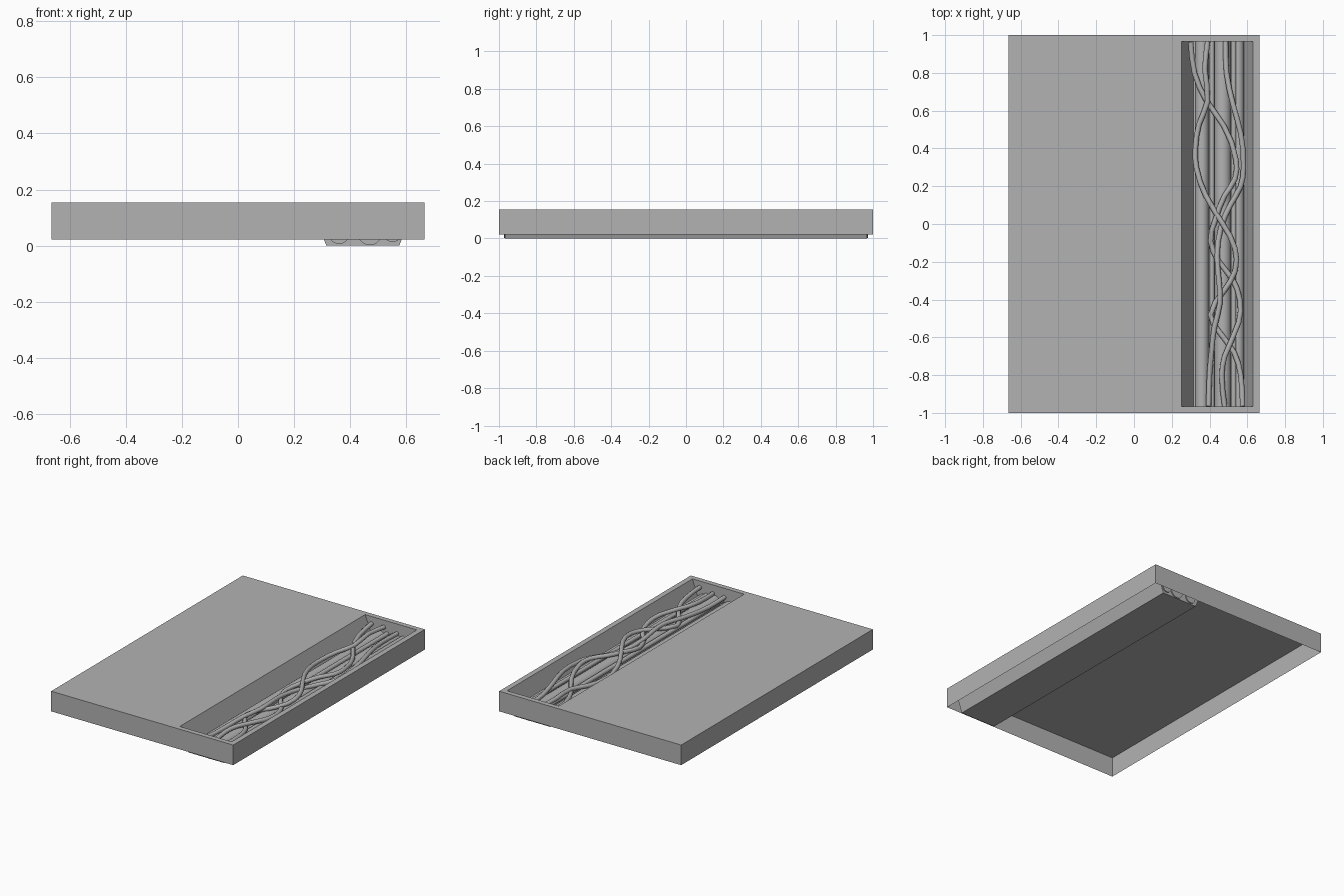
import bpy, bmesh, math

if "Cube" in bpy.data.objects:
    bpy.data.objects.remove(bpy.data.objects["Cube"])

TOP, SKIRT = 0.155, 0.022      # panel top and lower rim
W, L = 0.665, 1.0              # half width, half length
HX0, HX1, HY = 0.252, 0.63, 0.967   # trench opening

grey = bpy.data.materials.new("dark_grey")
grey.diffuse_color = (0.45, 0.45, 0.45, 1)
grey.use_nodes = True
grey.node_tree.nodes["Principled BSDF"].inputs["Base Color"].default_value = grey.diffuse_color


def mesh_object(name, quads):
    bm = bmesh.new()
    for q in quads:
        bm.faces.new([bm.verts.new(p) for p in q])
    bmesh.ops.remove_doubles(bm, verts=bm.verts, dist=1e-5)
    me = bpy.data.meshes.new(name)
    bm.to_mesh(me)
    bm.free()
    me.materials.append(grey)
    ob = bpy.data.objects.new(name, me)
    bpy.context.collection.objects.link(ob)
    return ob


def ring(x0, x1, y, z):
    return [(x0, -y, z), (x1, -y, z), (x1, y, z), (x0, y, z)]


# floor panel: hollow shell, open below, with a rectangular opening
low, high, hole = ring(-W, W, L, SKIRT), ring(-W, W, L, TOP), ring(HX0, HX1, HY, TOP)
quads = []
for i in range(4):
    j = (i + 1) % 4
    quads.append([low[i], low[j], high[j], high[i]])
    quads.append([high[i], high[j], hole[j], hole[i]])
mesh_object("floor_panel", quads)

# trench: sloped sides, flat floor and end walls
profile = [(HX0, TOP), (0.315, 0), (0.575, 0), (HX1, TOP)]
sides = [[(a[0], -HY, a[1]), (b[0], -HY, b[1]), (b[0], HY, b[1]), (a[0], HY, a[1])]
         for a, b in zip(profile, profile[1:])]
ends = [[(x, s * HY, z) for x, z in profile[::s]] for s in (1, -1)]
mesh_object("cable_trench", sides + ends)


# straight pipes on the trench floor, passing just through the end walls
def pipe(name, x, z, r):
    bpy.ops.mesh.primitive_cylinder_add(vertices=20, radius=r, depth=2 * HY + 0.014,
                                        location=(x, 0, z), rotation=(math.pi / 2, 0, 0))
    ob = bpy.context.object
    ob.name = name
    ob.data.materials.append(grey)
    bpy.ops.object.shade_smooth_by_angle()


pipe("pipe_left", 0.36, 0.042, 0.036)
pipe("pipe_middle", 0.47, 0.046, 0.044)
pipe("pipe_right", 0.55, 0.045, 0.032)
pipe("pipe_thin_left", 0.412, 0.07, 0.014)
pipe("pipe_thin_right", 0.528, 0.075, 0.013)


# loose cables weaving over the pipes
def cable(name, pts, phase, r=0.014):
    cu = bpy.data.curves.new(name, 'CURVE')
    cu.dimensions = '3D'
    cu.bevel_depth, cu.bevel_resolution, cu.resolution_u = r, 3, 2
    cu.use_fill_caps = True
    sp = cu.splines.new('BEZIER')
    sp.bezier_points.add(len(pts) - 1)
    for bp, (x, y) in zip(sp.bezier_points, pts):
        bp.co = (x, y, 0.103 + 0.012 * math.sin(7 * y + phase))
        bp.handle_left_type = bp.handle_right_type = 'AUTO'
    cu.materials.append(grey)
    ob = bpy.data.objects.new(name, cu)
    bpy.context.collection.objects.link(ob)
    bpy.ops.object.select_all(action='DESELECT')
    ob.select_set(True)
    bpy.context.view_layer.objects.active = ob
    bpy.ops.object.convert(target='MESH')
    bpy.ops.object.shade_smooth_by_angle(angle=math.radians(60))


cable("cable_a", [(.30, .965), (.32, .8), (.385, .65), (.475, .52), (.54, .34), (.535, .24),
                  (.48, .15), (.43, .02), (.405, -.09), (.45, -.2), (.52, -.29), (.56, -.4),
                  (.555, -.52), (.48, -.7), (.465, -.8), (.48, -.965)], 0)
cable("cable_b", [(.39, .965), (.375, .82), (.39, .65), (.345, .53), (.325, .4), (.33, .3),
                  (.38, .15), (.47, 0), (.535, -.13), (.535, -.25), (.48, -.35), (.405, -.48),
                  (.45, -.57), (.53, -.68), (.565, -.8), (.575, -.965)], 2.1)
cable("cable_c", [(.485, .965), (.49, .8), (.525, .63), (.565, .48), (.58, .3), (.565, .2),
                  (.51, .1), (.46, -.02), (.44, -.17), (.45, -.3), (.455, -.42), (.425, -.55),
                  (.41, -.68), (.40, -.8), (.395, -.965)], 4.2)
